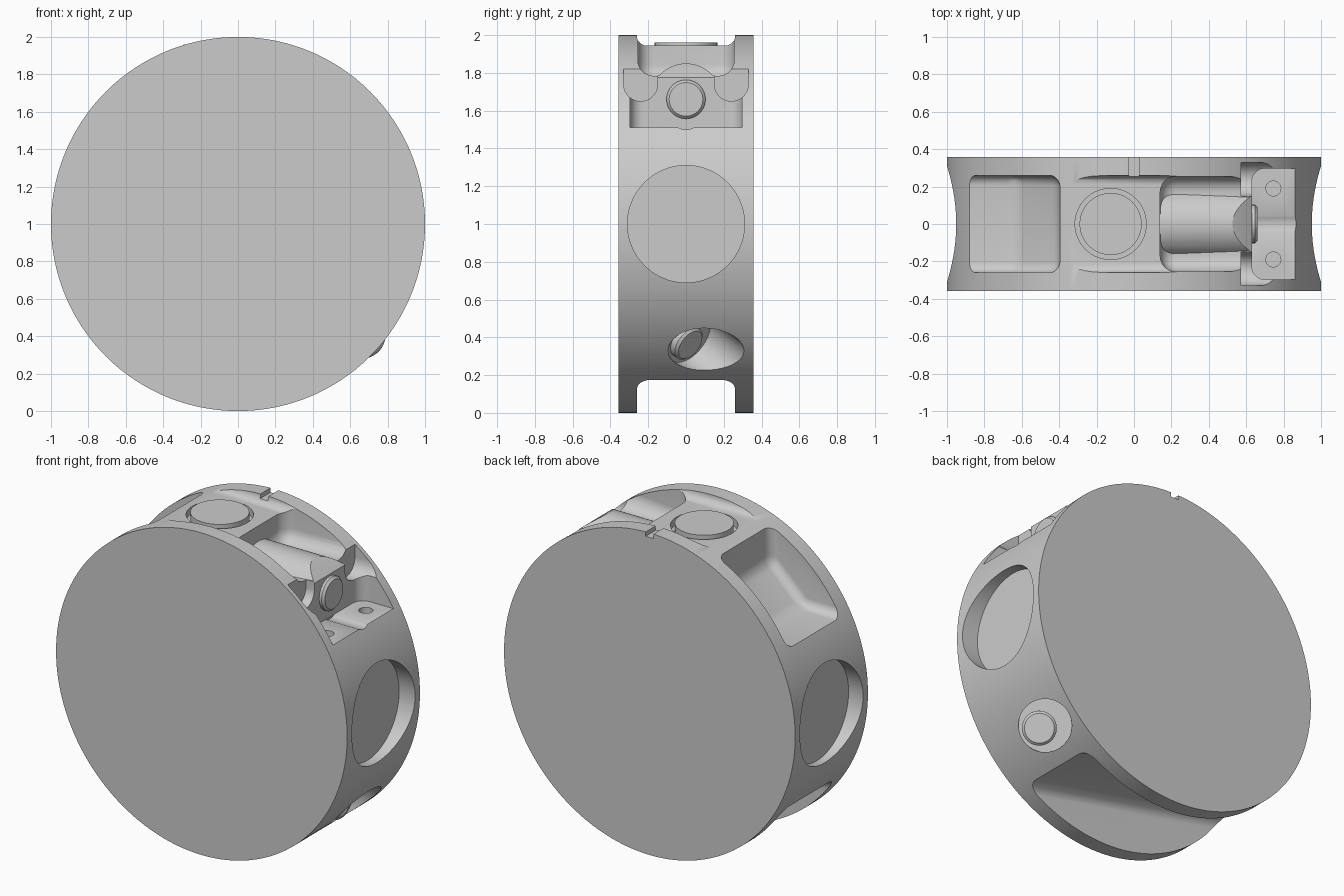
import bpy, bmesh, math
from mathutils import Vector, Matrix

if "Cube" in bpy.data.objects:
    bpy.data.objects.remove(bpy.data.objects["Cube"], do_unlink=True)

grey = bpy.data.materials.new("plain_grey")
grey.use_nodes = True
grey.diffuse_color = (0.6, 0.6, 0.6, 1)
grey.node_tree.nodes["Principled BSDF"].inputs["Base Color"].default_value = (0.6, 0.6, 0.6, 1)


def finish(name, bm):
    bmesh.ops.recalc_face_normals(bm, faces=bm.faces[:])
    mesh = bpy.data.meshes.new(name)
    bm.to_mesh(mesh)
    bm.free()
    mesh.materials.append(grey)
    obj = bpy.data.objects.new(name, mesh)
    bpy.context.collection.objects.link(obj)
    return obj


def activate(obj):
    bpy.ops.object.select_all(action='DESELECT')
    obj.select_set(True)
    bpy.context.view_layer.objects.active = obj


def combine(obj, tool, operation='DIFFERENCE'):
    """Apply a boolean and remove the tool object."""
    tool.hide_render = True
    mod = obj.modifiers.new(tool.name, 'BOOLEAN')
    mod.operation = operation
    mod.solver = 'EXACT'
    mod.object = tool
    activate(obj)
    bpy.ops.object.modifier_apply(modifier=mod.name)
    bpy.data.objects.remove(tool, do_unlink=True)


def rod(name, start, direction, radius, length, chamfer=0, sides=64):
    """Cylinder from a start point along a direction, with optional chamfered end."""
    bm = bmesh.new()
    turn = Vector(direction).to_track_quat('Z', 'Y').to_matrix().to_4x4()
    bmesh.ops.create_cone(bm, cap_ends=True, segments=sides, radius1=radius, radius2=radius,
                          depth=length, matrix=Matrix.Translation((0, 0, length / 2)))
    if chamfer:
        rim = [e for e in bm.edges if all(v.co.z > length * 0.9 for v in e.verts)]
        bmesh.ops.bevel(bm, geom=rim, offset=chamfer, segments=1, affect='EDGES')
    bmesh.ops.transform(bm, matrix=Matrix.Translation(start) @ turn, verts=bm.verts[:])
    return finish(name, bm)


def profile(name, points, y0, y1, fillet=0, upright_only=False):
    """Side profile in x and z, extruded across y, with rounded edges."""
    bm = bmesh.new()
    face = bm.faces.new([bm.verts.new((x, y0, z)) for x, z in points])
    new = bmesh.ops.extrude_face_region(bm, geom=[face])["geom"]
    bmesh.ops.translate(bm, vec=(0, y1 - y0, 0),
                        verts=[v for v in new if isinstance(v, bmesh.types.BMVert)])
    bmesh.ops.recalc_face_normals(bm, faces=bm.faces[:])
    if fillet:
        edges = [e for e in bm.edges if not upright_only
                 or abs(e.verts[0].co.z - e.verts[1].co.z) > 0.1]
        bmesh.ops.bevel(bm, geom=edges, offset=fillet, segments=7,
                        profile=0.5, affect='EDGES', clamp_overlap=True)
    return finish(name, bm)


def block(name, x0, x1, y0, y1, z0, z1, fillet=0, upright_only=False):
    return profile(name, [(x0, z0), (x1, z0), (x1, z1), (x0, z1)], y0, y1, fillet, upright_only)


def drum(name):
    return rod(name, (0, 0.357, 1), (0, -1, 0), 1, 0.714, sides=192)


# Round drum body
body = drum("drum_body")

# Channels, pockets, side recesses, button well and rim notch
for cutter in [
    block("top_channel", -0.8, 0.8, -0.26, 0.26, 1.945, 2.3, 0.05),
    profile("bottom_channel", [(1.1, 0.062), (-1.3, 0.563), (-1.3, -0.5), (1.1, -0.5)],
            -0.26, 0.26, 0.065),
    profile("left_pocket", [(-0.39, 2.3), (-0.4, 1.7), (-0.63, 1.48), (-1.2, 1.47), (-1.2, 2.3)],
            -0.26, 0.26, 0.055),
    profile("right_pocket", [(0.14, 2.3), (0.14, 1.76), (0.62, 1.785), (0.95, 1.81), (0.95, 2.3)],
            -0.255, 0.255, 0.085),
    rod("side_recess_a", (0.89, 0, 1), (1, 0, 0), 0.31, 0.3, sides=96),
    rod("side_recess_b", (-0.9, 0, 1), (-1, 0, 0), 0.31, 0.3, sides=96),
    rod("button_well", (-0.125, 0, 1.9), (0, 0, 1), 0.19, 0.3),
    block("rim_notch", -0.027, 0.027, 0.25, 0.5, 1.972, 2.2),
]:
    combine(body, cutter)

# Long round ridge along the right pocket, trimmed to the drum surface
ridge = rod("pocket_ridge", (0.1, 0, 1.66), (1, 0, 0), 0.19, 0.6)
combine(ridge, drum("ridge_trim"), 'INTERSECT')
combine(body, ridge, 'UNION')

# Stepped seat with a shallow groove, two screw holes and two rounded side slots
combine(body, block("seat_cut", 0.63, 1.3, -0.297, 0.297, 1.51, 2.3, 0.07, True))
combine(body, rod("seat_groove", (0.632, 0, 1.59), (1, 0, 0), 0.09, 0.5))
for side in (-1, 1):
    y = side * 0.24
    combine(body, rod("screw_hole", (0.745, side * 0.19, 1.4), (0, 0, 1), 0.04, 0.3, sides=32))
    combine(body, rod("slot_end", (0.572, y, 1.74), (1, 0, 0), 0.09, 0.17, sides=48))
    combine(body, block("slot_top", 0.572, 0.742, y - 0.09, y + 0.09, 1.74, 2.2))

# Oblique lower bore
axis = Vector((0.55, 0.66, -0.5)).normalized()
cap = Vector((0.712, 0.02, 0.362))
combine(body, rod("oblique_bore", cap - axis * 0.08 + Vector((0, 0.05, -0.005)), axis, 0.15, 0.8))

# Raised round fittings
fittings = [
    rod("top_button", (-0.125, 0, 1.88), (0, 0, 1), 0.166, 0.08),
    rod("seat_fitting", (0.58, 0, 1.66), (1, 0, 0), 0.103, 0.08, 0.014),
    rod("oblique_fitting", cap - axis * 0.12, axis, 0.098, 0.125, 0.014),
]
for obj in [body] + fittings:
    activate(obj)
    bpy.ops.object.shade_smooth_by_angle(angle=math.radians(30))
